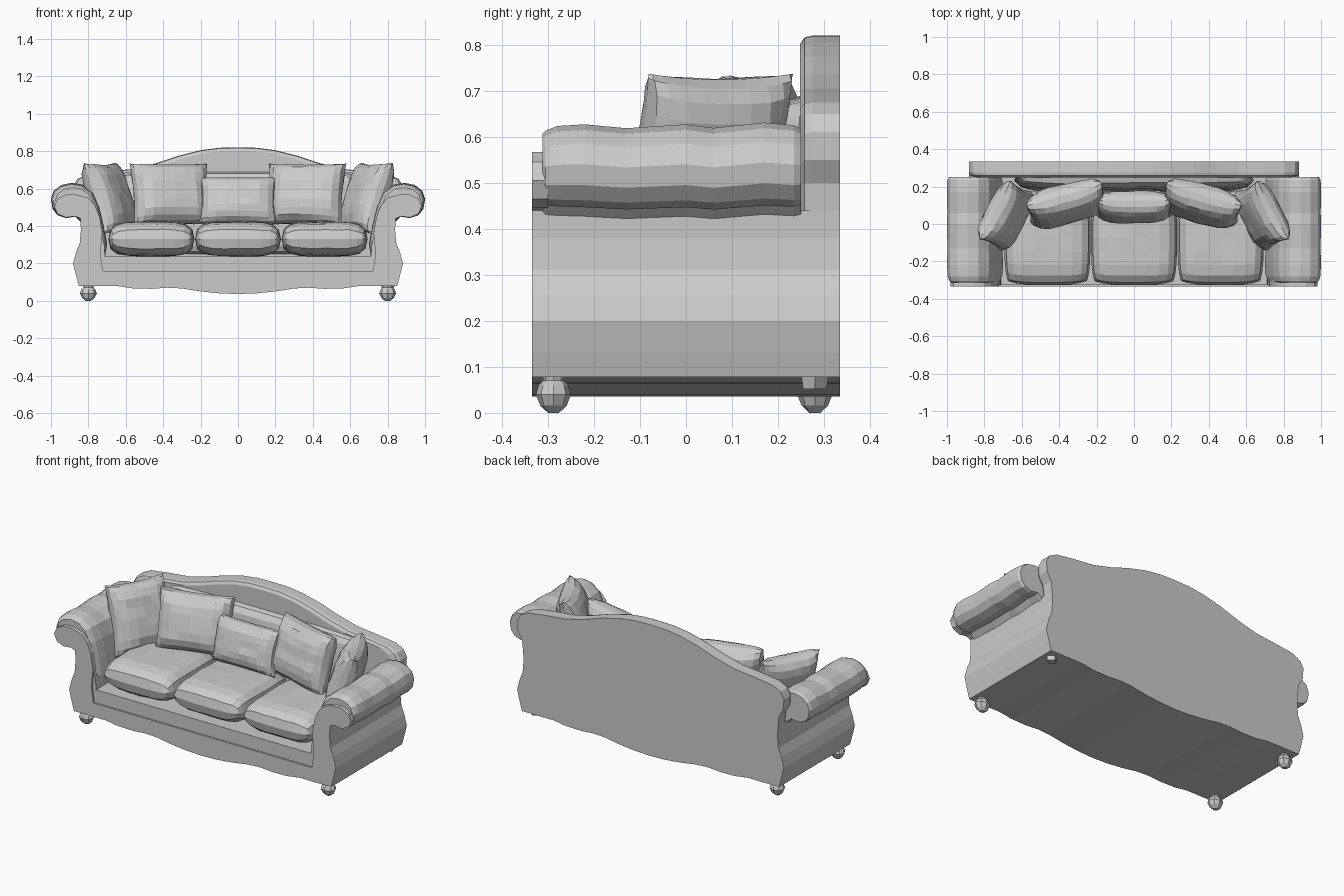
import bpy, bmesh, math, random
from mathutils import Matrix

if "Cube" in bpy.data.objects:
    bpy.data.objects.remove(bpy.data.objects["Cube"])

random.seed(4)


def finish(name, bm):
    bmesh.ops.recalc_face_normals(bm, faces=bm.faces)
    me = bpy.data.meshes.new(name)
    bm.to_mesh(me)
    bm.free()
    ob = bpy.data.objects.new(name, me)
    bpy.context.collection.objects.link(ob)
    return ob


def skin(name, points):
    """Join equal-length rings of points into a capped solid."""
    bm = bmesh.new()
    rings = [[bm.verts.new(p) for p in ring] for ring in points]
    n = len(rings[0])
    for a, b in zip(rings, rings[1:]):
        for i in range(n):
            j = (i + 1) % n
            bm.faces.new((a[i], a[j], b[j], b[i]))
    bm.faces.new(rings[0])
    bm.faces.new(rings[-1])
    return finish(name, bm)


def loft(name, outline, sections, centre=(0, 0), side=1):
    """Skin an XZ outline through sections (y, scale, z offset)."""
    cx, cz = centre
    return skin(name, [[(side * (cx + (x - cx) * s), y, cz + (z - cz) * s + dz)
                        for x, z in outline] for y, s, dz in sections])


def pillow(name, size, loc, yaw=0, tilt=0, pinch=0.07, power=4, puff=0.5, jitter=0.004):
    """Stuffed cushion: width on X, thickness on Y, height on Z before rotation."""
    w, t, h = size
    bm = bmesh.new()
    bmesh.ops.create_grid(bm, x_segments=10, y_segments=10, size=1)
    back = bmesh.ops.duplicate(bm, geom=bm.verts[:] + bm.edges[:] + bm.faces[:])
    rear = {v for v in back["geom"] if isinstance(v, bmesh.types.BMVert)}
    for v in bm.verts:
        # crowd the grid toward the rim so the edge rolls over smoothly
        u, k = (math.sin(c * math.pi / 2) for c in v.co.xy)
        bulge = (max(0, 1 - abs(u) ** power) * max(0, 1 - abs(k) ** power)) ** puff
        if pinch > 0:                       # pointed corners
            fu, fk = 1 - pinch * (1 - k * k), 1 - pinch * (1 - u * u)
        else:                               # rounded corners
            fu, fk = 1 + pinch * k ** 4, 1 + pinch * u ** 4
        y = t * bulge * (1 if v in rear else -1)
        if bulge > 0.01:
            y += random.uniform(-jitter, jitter)
        v.co = (w * u * fu, y, h * k * fk)
    bmesh.ops.remove_doubles(bm, verts=bm.verts, dist=0.0008)
    ob = finish(name, bm)
    ob.matrix_world = (Matrix.Translation(loc) @ Matrix.Rotation(math.radians(yaw), 4, 'Z')
                       @ Matrix.Rotation(math.radians(tilt), 4, 'X'))
    return ob


def symmetric(half):
    return half + [(-x, z) for x, z in reversed(half) if x > 0]


# Outlines of the right half, running from the centre outward
wave = [(0, .036), (.1, .04), (.2, .05), (.3, .066), (.38, .07), (.46, .064),
        (.56, .066), (.64, .078), (.85, .078)]
flank = [(.865, .13), (.882, .2), (.866, .26), (.846, .31), (.84, .38), (.843, .44)]

# Base with a scalloped lower edge running the full depth
loft("base_apron", symmetric(wave + [(.862, .12), (.862, .16)]), [(-.335, 1, 0), (.33, 1, 0)])
loft("seat_deck", symmetric([(.74, .1), (.74, .215), (.73, .238)]), [(-.325, 1, 0), (.3, 1, 0)])

# Backrest with a humped top and rounded front edge
back_half = wave + flank + [(.85, .5), (.878, .55), (.882, .61), (.86, .65), (.81, .675),
                            (.7, .69), (.56, .705), (.44, .735), (.32, .775), (.2, .805),
                            (.1, .818), (0, .82)]
loft("back_panel", symmetric(back_half),
     [(.335, 1, 0), (.275, 1, 0), (.258, .99, 0), (.248, .95, 0)], (0, .45))
pillow("back_pad", (.64, .055, .22), (0, .235, .47), tilt=-4, pinch=-.06, power=6, puff=.4)

# Arms: lower body, scroll-shaped front plate, padded roll
body = [(.7, .078), (.85, .078)] + flank + [(.75, .44), (.715, .3)]
plate = [(.71, .078), (.85, .078)] + flank + [
    (.87, .452), (.92, .446), (.965, .465), (.982, .505), (.965, .545), (.92, .567),
    (.86, .567), (.80, .55), (.765, .51), (.74, .45), (.725, .36), (.735, .25)]
roll = [(.71, .24), (.80, .3), (.835, .42), (.87, .455), (.92, .447), (.965, .462), (.992, .495),
        (1.0, .54), (.985, .585), (.945, .615), (.89, .627), (.83, .617), (.775, .575),
        (.742, .5), (.718, .4), (.70, .3)]
roll_sections = [(-.312, .82, 0), (-.305, .9, -.002), (-.28, .97, 0), (-.22, 1, 0),
                 (-.13, .98, -.006), (0, 1, 0), (.06, .985, -.006), (.17, 1, .004),
                 (.235, .985, 0), (.25, .92, 0)]
foot = [(.014, 0), (.034, .016), (.045, .04), (.038, .06), (.026, .07), (.03, .09)]
for side, label in ((1, "right"), (-1, "left")):
    loft(label + "_arm_body", body, [(-.325, 1, 0), (.333, 1, 0)], side=side)
    loft(label + "_arm_front_plate", plate, [(-.335, 1, 0), (-.3, 1, 0)], side=side)
    loft(label + "_arm_roll", roll, roll_sections, (.87, .51), side)
    # Bulbous feet; only the square peg remains at the back right corner
    for y, place in ((-.288, "front"), (.28, "back")):
        stub = side > 0 and place == "back"
        profile, count = ([(.03, .052), (.036, .09)], 4) if stub else (foot, 8)
        skin(f"{label}_{place}_foot",
             [[(side * .8 + r * math.cos(a * math.tau / count),
                y + r * .85 * math.sin(a * math.tau / count), z) for a in range(count)]
              for r, z in profile])
    # Loose pillows standing along the arm and the back
    pillow(label + "_corner_pillow", (.178, .08, .2), (side * .685, .045, .548),
           yaw=-side * 62, tilt=-19)
    pillow(label + "_back_pillow", (.215, .09, .17), (side * .36, .11, .57),
           yaw=-side * 16, tilt=-16, pinch=.05)

pillow("centre_pillow", (.205, .075, .13), (0, .09, .535), tilt=-16, pinch=.04)

# Three seat cushions
for i, label in enumerate(("left", "centre", "right")):
    pillow(label + "_seat_cushion", (.23, .092, .255), ((i - 1) * .463, -.07, .33),
           tilt=-90, pinch=-.08, power=5, puff=.4, jitter=.003)
